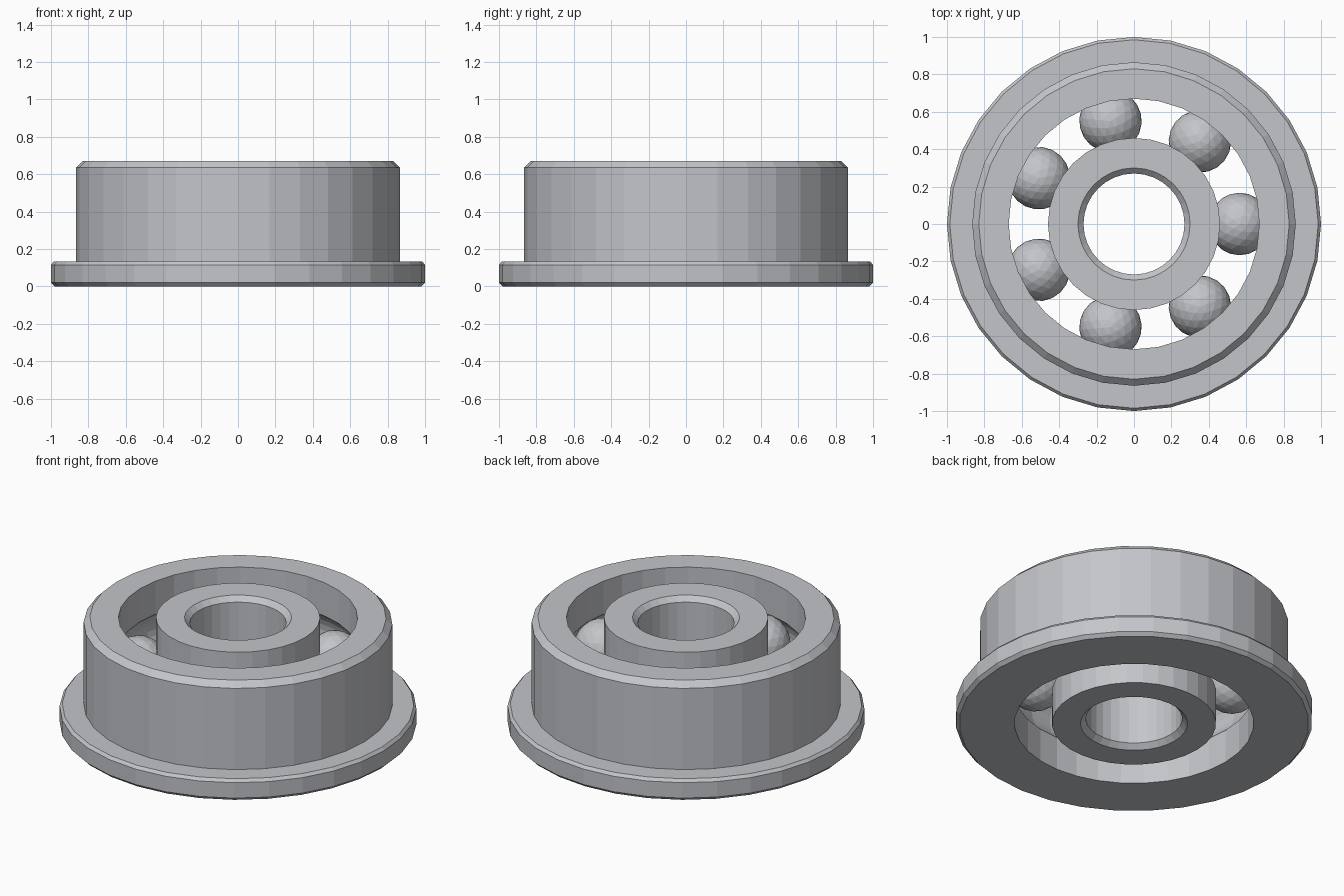
import bpy, bmesh
from math import sin, cos, pi, acos, tau

if "Cube" in bpy.data.objects:
    bpy.data.objects.remove(bpy.data.objects["Cube"], do_unlink=True)

SIDES, BALLS = 32, 7
HEIGHT, PITCH, BALL_R = 0.67, 0.565, 0.167
MID = HEIGHT / 2

steel = bpy.data.materials.new("brushed steel")
steel.use_nodes = True
steel.diffuse_color = (0.55, 0.56, 0.59, 1)
steel.node_tree.nodes["Principled BSDF"].inputs["Base Color"].default_value = steel.diffuse_color


def finish(name, bm):
    bmesh.ops.recalc_face_normals(bm, faces=bm.faces)
    mesh = bpy.data.meshes.new(name)
    bm.to_mesh(mesh)
    bm.free()
    mesh.materials.append(steel)
    obj = bpy.data.objects.new(name, mesh)
    bpy.context.collection.objects.link(obj)
    return obj


def lathe(name, profile):
    """Turn a closed (radius, z) profile around the z axis."""
    bm = bmesh.new()
    rings = [[bm.verts.new((r * cos(tau * i / SIDES), r * sin(tau * i / SIDES), z))
              for r, z in profile] for i in range(SIDES)]
    n = len(profile)
    for i in range(SIDES):
        a, b = rings[i], rings[(i + 1) % SIDES]
        for j in range(n):
            k = (j + 1) % n
            bm.faces.new((a[j], b[j], b[k], a[k]))
    return finish(name, bm)


def groove(radius, steps=8):
    """Arc of the ball track cut into a wall of this radius, from bottom to top."""
    side = 1 if radius > PITCH else -1
    half = acos(abs(radius - PITCH) / BALL_R)
    angles = [half * (2 * s / steps - 1) for s in range(steps + 1)]
    return [(PITCH + side * BALL_R * cos(a), MID + BALL_R * sin(a)) for a in angles]


# Outer ring with flange, chamfers and ball track
wall = 0.67
lathe("outer_ring", [
    (wall, 0), (0.98, 0), (1, 0.02), (1, 0.115), (0.985, 0.133), (0.865, 0.133),
    (0.865, 0.635), (0.83, HEIGHT), (wall, HEIGHT)] + groove(wall)[::-1])

# Inner ring with chamfered bore and ball track
wall = 0.46
lathe("inner_ring", [
    (wall, HEIGHT), (0.3, HEIGHT), (0.27, HEIGHT - 0.03),
    (0.27, 0.03), (0.3, 0), (wall, 0)] + groove(wall))

# Balls spaced evenly around the track
for i in range(BALLS):
    bm = bmesh.new()
    bmesh.ops.create_icosphere(bm, subdivisions=3, radius=BALL_R)
    ball = finish(f"ball_{i + 1}", bm)
    angle = tau * i / BALLS
    ball.location = (PITCH * cos(angle), PITCH * sin(angle), MID)
    ball.rotation_euler.z = angle
